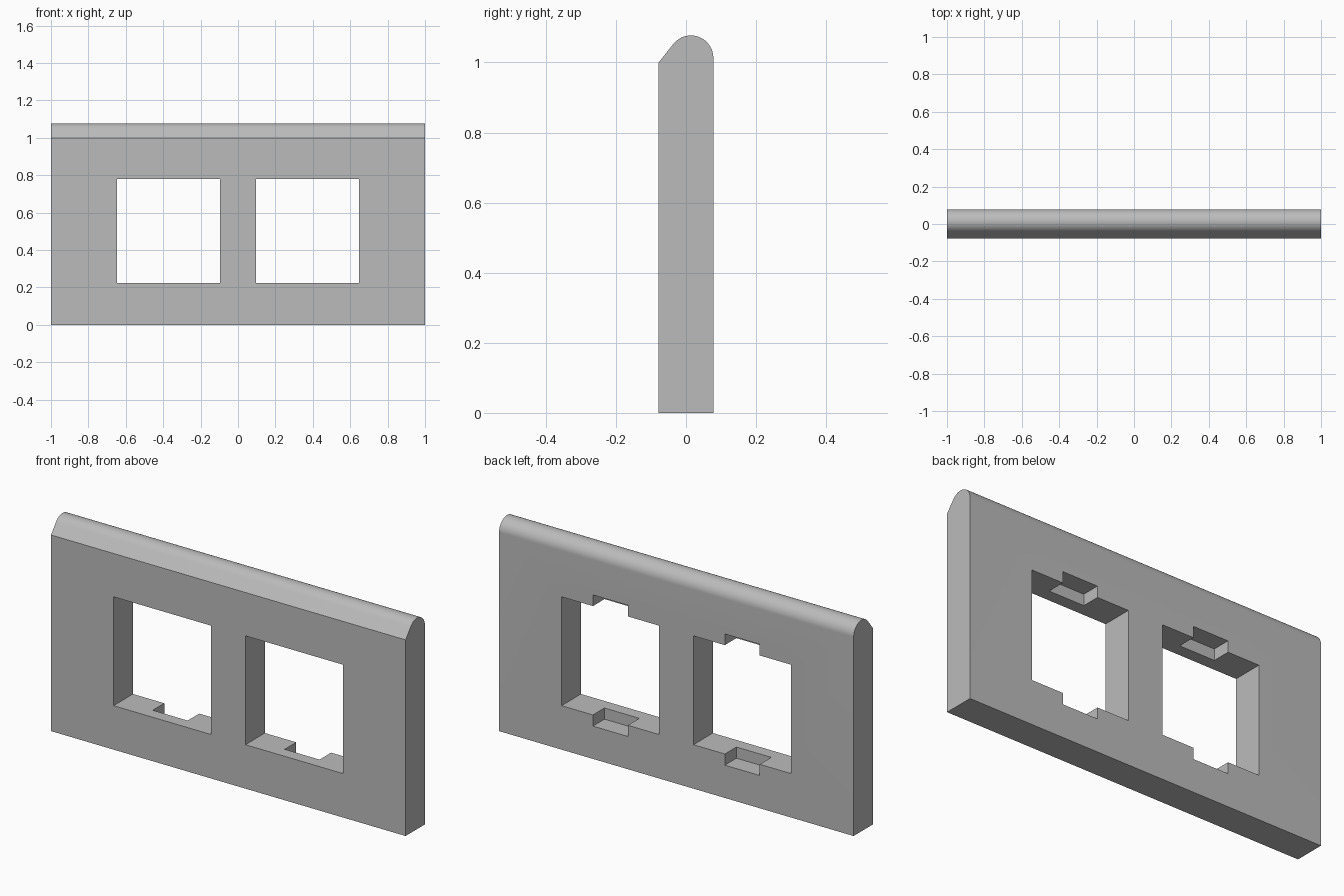
import bpy
import bmesh
from math import sin, cos, radians

if "Cube" in bpy.data.objects:
    bpy.data.objects.remove(bpy.data.objects["Cube"], do_unlink=True)

HALF_DEPTH = 0.078
WINDOW_X, WINDOW_W = 0.372, 0.55
WINDOW_LOW, WINDOW_HIGH = 0.224, 0.779
NOTCH_W, NOTCH_H, NOTCH_D = 0.197, 0.057, 0.093


def make_material(name, value):
    mat = bpy.data.materials.new(name)
    mat.use_nodes = True
    colour = (value, value, value, 1)
    mat.diffuse_color = colour
    mat.node_tree.nodes["Principled BSDF"].inputs["Base Color"].default_value = colour
    return mat


def link_mesh(name, bm):
    bmesh.ops.recalc_face_normals(bm, faces=bm.faces)
    mesh = bpy.data.meshes.new(name)
    bm.to_mesh(mesh)
    bm.free()
    obj = bpy.data.objects.new(name, mesh)
    bpy.context.collection.objects.link(obj)
    return obj


def extrude_profile(name, points, half_width):
    bm = bmesh.new()
    face = bm.faces.new([bm.verts.new((-half_width, y, z)) for y, z in points])
    grown = bmesh.ops.extrude_face_region(bm, geom=[face])["geom"]
    verts = [g for g in grown if isinstance(g, bmesh.types.BMVert)]
    bmesh.ops.translate(bm, vec=(2 * half_width, 0, 0), verts=verts)
    return link_mesh(name, bm)


def cut_box(target, x, width, y0, y1, z0, z1):
    cutter = extrude_profile("cutter", [(y0, z0), (y1, z0), (y1, z1), (y0, z1)], width / 2)
    cutter.location.x = x
    cutter.hide_render = True
    mod = target.modifiers.new("opening", "BOOLEAN")
    mod.operation = "DIFFERENCE"
    mod.solver = "EXACT"
    mod.object = cutter
    bpy.context.view_layer.objects.active = target
    bpy.ops.object.modifier_apply(modifier=mod.name)
    bpy.data.objects.remove(cutter, do_unlink=True)


# Panel: upright slab with a front chamfer running into a rounded top
radius, centre_y, centre_z = 0.064, 0.014, 1.013
steps = 24
arc = [radians(141.6 * i / steps) for i in range(steps + 1)]
profile = [(-HALF_DEPTH, 0), (HALF_DEPTH, 0)]
profile += [(centre_y + radius * cos(a), centre_z + radius * sin(a)) for a in arc]
profile.append((-HALF_DEPTH, 1.0))
panel = extrude_profile("panel", profile, 1.0)

# Two windows, each with a shallow notch above and below at the back
for side in (-1, 1):
    x = side * WINDOW_X
    cut_box(panel, x, WINDOW_W, -0.2, 0.2, WINDOW_LOW, WINDOW_HIGH)
    cut_box(panel, x, NOTCH_W, HALF_DEPTH - NOTCH_D, 0.2,
            WINDOW_LOW - NOTCH_H, WINDOW_HIGH + NOTCH_H)

panel.data.materials.clear()
panel.data.materials.append(make_material("plain grey", 0.5))

# Smooth the rounded top, keep the other edges sharp
bpy.ops.object.select_all(action="DESELECT")
panel.select_set(True)
bpy.context.view_layer.objects.active = panel
bpy.ops.object.shade_smooth_by_angle(angle=radians(30))
